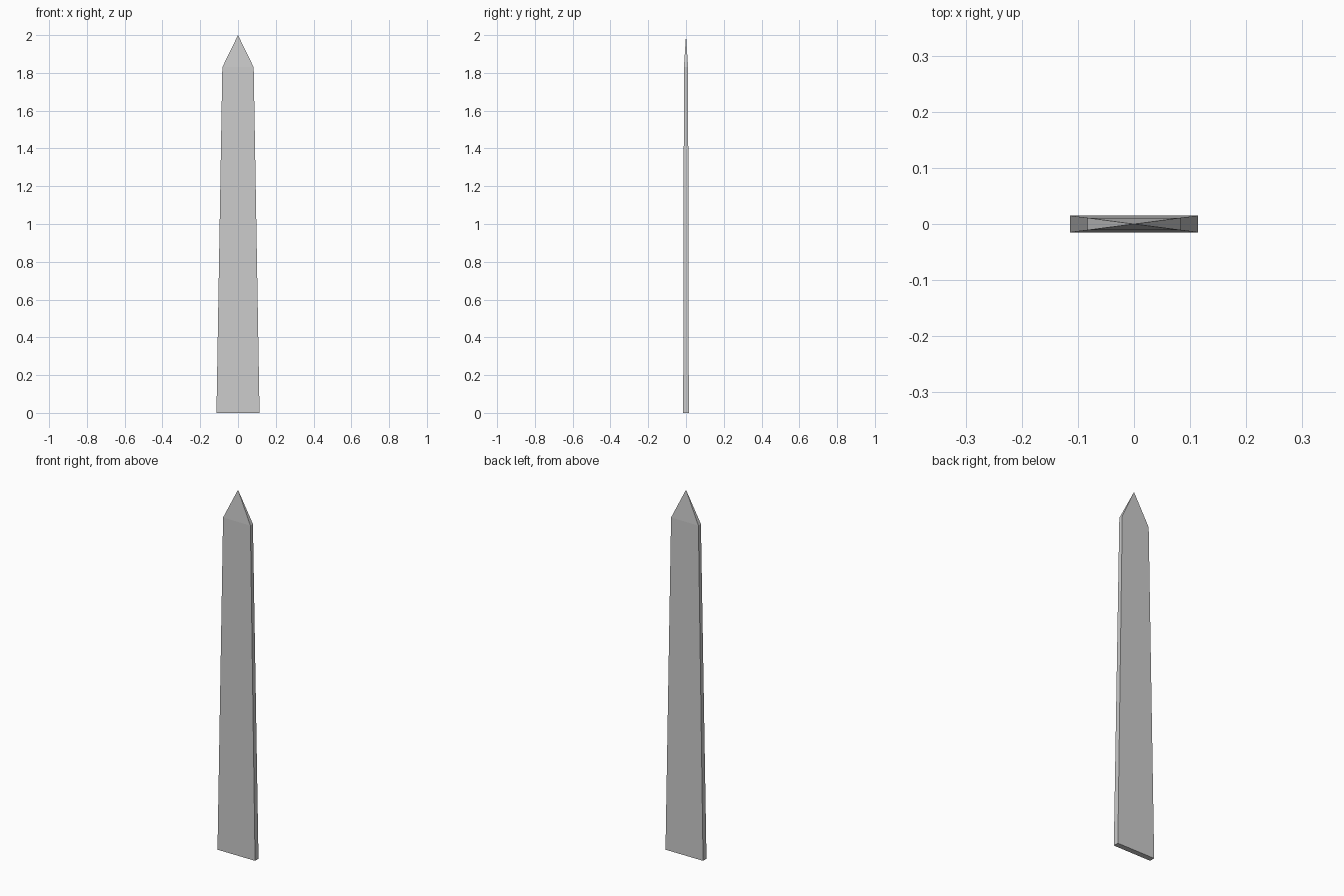
import bpy
import bmesh

if "Cube" in bpy.data.objects:
    bpy.data.objects.remove(bpy.data.objects["Cube"])

BASE = (0.114, 0.015)      # half width, half depth at the ground
SHOULDER = (0.083, 0.011)  # half width, half depth under the point
SHOULDER_Z, TIP_Z = 1.83, 2.0


def ring(bm, half, z):
    """Four corners of a rectangle, counter-clockwise seen from above."""
    return [bm.verts.new((sx * half[0], sy * half[1], z))
            for sx, sy in ((-1, -1), (1, -1), (1, 1), (-1, 1))]


bm = bmesh.new()
bottom = ring(bm, BASE, 0)
top = ring(bm, SHOULDER, SHOULDER_Z)
tip = bm.verts.new((0, 0, TIP_Z))

# Closed underside, tapered shaft and pyramid point
bm.faces.new(bottom[::-1])
for i in range(4):
    j = (i + 1) % 4
    bm.faces.new((bottom[i], bottom[j], top[j], top[i]))
    bm.faces.new((top[i], top[j], tip))

mesh = bpy.data.meshes.new("flat_obelisk")
bm.to_mesh(mesh)
bm.free()
bpy.context.collection.objects.link(bpy.data.objects.new("flat_obelisk", mesh))
